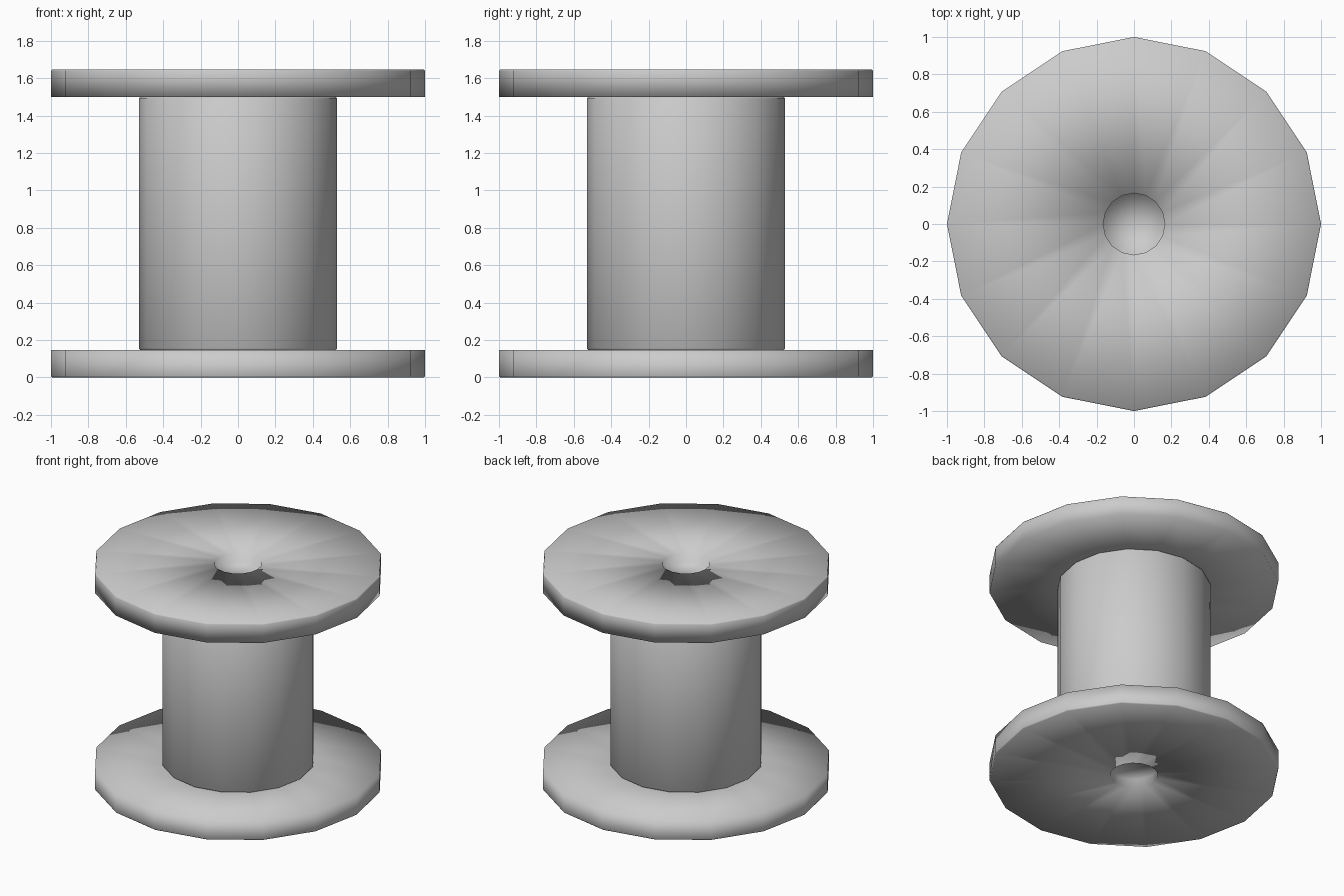
import bpy, bmesh
from math import cos, sin, pi

if "Cube" in bpy.data.objects:
    bpy.data.objects.remove(bpy.data.objects["Cube"])

SIDES = 16


def lathe(name, profile):
    """Spin an (r, z) profile about z; points with r = 0 become poles."""
    bm = bmesh.new()
    rings = []
    for r, z in profile:
        if r == 0:
            rings.append([bm.verts.new((0, 0, z))] * SIDES)
        else:
            rings.append([bm.verts.new((r * cos(2 * pi * i / SIDES), r * sin(2 * pi * i / SIDES), z))
                          for i in range(SIDES)])
    for a, b in zip(rings, rings[1:]):
        for i in range(SIDES):
            j = (i + 1) % SIDES
            quad = list(dict.fromkeys((a[i], a[j], b[j], b[i])))
            bm.faces.new(quad)
    bmesh.ops.recalc_face_normals(bm, faces=bm.faces[:])
    for f in bm.faces:
        f.smooth = True
    mesh = bpy.data.meshes.new(name)
    bm.to_mesh(mesh)
    bm.free()
    obj = bpy.data.objects.new(name, mesh)
    bpy.context.collection.objects.link(obj)
    return obj


# Flange: recess floor, recess wall, outer face, softened rim, inner face
flange = [(0, 0.06), (0.165, 0.06), (0.165, 0), (0.995, 0), (1, 0.008),
          (1, 0.145), (0.5, 0.145), (0, 0.145)]
HEIGHT = 1.645
lathe("bottom_flange", flange)
lathe("top_flange", [(r, HEIGHT - z) for r, z in flange])

# Central barrel between the flanges
lathe("barrel", [(0, 0.145), (0.522, 0.145), (0.53, 0.155),
                 (0.53, 1.49), (0.522, 1.5), (0, 1.5)])
